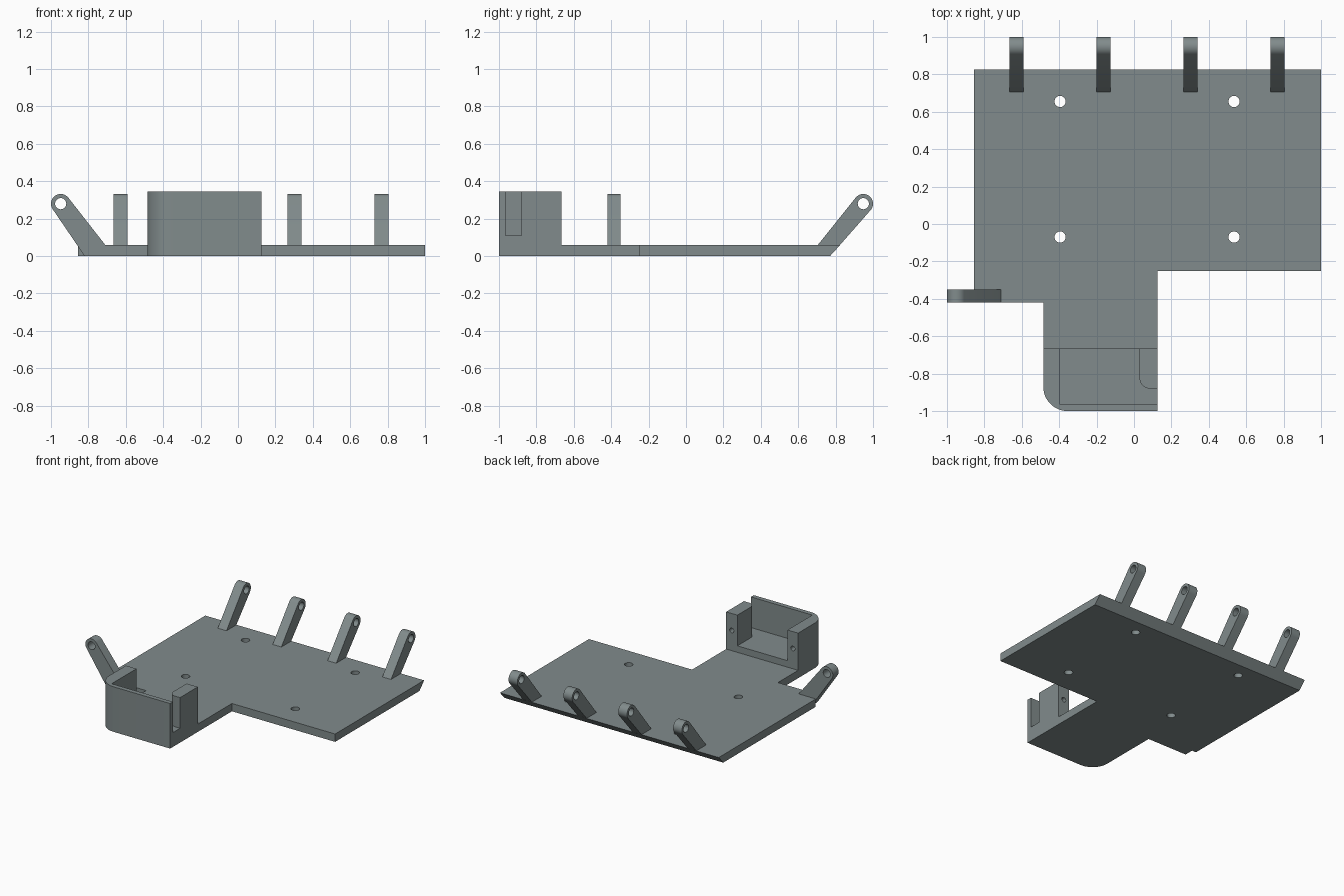
import bpy, bmesh, math
from mathutils import Vector

if "Cube" in bpy.data.objects:
    bpy.data.objects.remove(bpy.data.objects["Cube"])

grey = bpy.data.materials.new("slate_grey")
grey.diffuse_color = (0.22, 0.26, 0.262, 1)
grey.use_nodes = True
grey.node_tree.nodes["Principled BSDF"].inputs["Base Color"].default_value = grey.diffuse_color


def prism(name, pts, place, a, b):
    """Extrude a 2D outline between a and b; place(u, v, w) gives the 3D point."""
    bm = bmesh.new()
    lo = [bm.verts.new(place(u, v, a)) for u, v in pts]
    hi = [bm.verts.new(place(u, v, b)) for u, v in pts]
    bm.faces.new(lo)
    bm.faces.new(hi)
    n = len(pts)
    for i in range(n):
        j = (i + 1) % n
        bm.faces.new((lo[i], lo[j], hi[j], hi[i]))
    bmesh.ops.recalc_face_normals(bm, faces=bm.faces)
    me = bpy.data.meshes.new(name)
    bm.to_mesh(me)
    bm.free()
    me.materials.append(grey)
    ob = bpy.data.objects.new(name, me)
    bpy.context.collection.objects.link(ob)
    return ob


def arc(cx, cy, r, a0, a1, n):
    return [(cx + r * math.cos(math.radians(a0 + (a1 - a0) * i / n)),
             cy + r * math.sin(math.radians(a0 + (a1 - a0) * i / n))) for i in range(n + 1)]


def circle(cx, cy, r, n=24):
    return arc(cx, cy, r, 0, 360, n)[:-1]


def cut(ob, cutter):
    m = ob.modifiers.new("cut", 'BOOLEAN')
    m.operation = 'DIFFERENCE'
    m.solver = 'EXACT'
    m.object = cutter
    bpy.context.view_layer.objects.active = ob
    bpy.ops.object.modifier_apply(modifier=m.name)
    bpy.data.objects.remove(cutter)


def smooth(ob):
    bpy.ops.object.select_all(action='DESELECT')
    ob.select_set(True)
    bpy.context.view_layer.objects.active = ob
    bpy.ops.object.shade_smooth_by_angle(angle=math.radians(30))


def flat(u, v, w):       # outline in xy, extruded up
    return Vector((u, v, w))


def side(u, v, w):       # outline in yz, extruded along x
    return Vector((w, u, v))


def left(u, v, w):       # outline in -x/z, extruded along y
    return Vector((-u, w, v))


def upright(u, v, w):    # outline in xz, extruded along y
    return Vector((u, w, v))


# Base plate with front tongue, bevelled back edge and four screw holes
T = 0.06
corner = arc(-0.355, -0.87, 0.13, 180, 270, 12)
plate = prism("base_plate", [
    (-0.855, 0.825), (-0.855, -0.35), (-0.71, -0.35), (-0.71, -0.42), (-0.485, -0.42),
    *corner, (0.125, -1), (0.125, -0.252), (1, -0.252), (1, 0.825)], flat, 0, T)
for v in plate.data.vertices:
    if v.co.y > 0.8 and v.co.z < 0.01:
        v.co.y = 0.77
for x in (-0.395, 0.535):
    for y in (-0.07, 0.655):
        cut(plate, prism("hole", circle(x, y, 0.03), flat, -0.1, 0.2))
smooth(plate)

# Open box on the tongue
box = prism("holder_box", [(-0.485, -0.665), *corner, (0.125, -1), (0.125, -0.665)],
            flat, T, 0.345)
# Cavity: open at the back and through the right side in front of the rounded post
cut(box, prism("cavity", [(-0.395, -0.5), (-0.395, -0.965), (0.3, -0.965), (0.3, -0.88),
                          *arc(0.085, -0.825, 0.055, 270, 180, 10), (0.03, -0.5)],
               flat, 0.11, 0.6))
# Screw holes in the back of both posts
for x in (-0.44, 0.078):
    cut(box, prism("screw_hole", circle(x, 0.215, 0.018, 16), upright, -0.8, -0.6))
smooth(box)


# Slanted arms with a rounded, pierced end
def arm(name, base, place, a, b):
    ob = prism(name, base + arc(0.948, 0.28, 0.052, -38, 140, 16), place, a, b)
    cut(ob, prism("pin_hole", circle(0.948, 0.28, 0.03), place, a - 0.1, b + 0.1))
    smooth(ob)


for i, x in enumerate((-0.628, -0.163, 0.302, 0.767)):
    arm(f"back_arm_{i + 1}", [(0.705, T), (0.824, T)], side, x - 0.037, x + 0.037)
arm("left_arm", [(0.71, T), (0.71, 0), (0.82, 0)], left, -0.42, -0.35)
